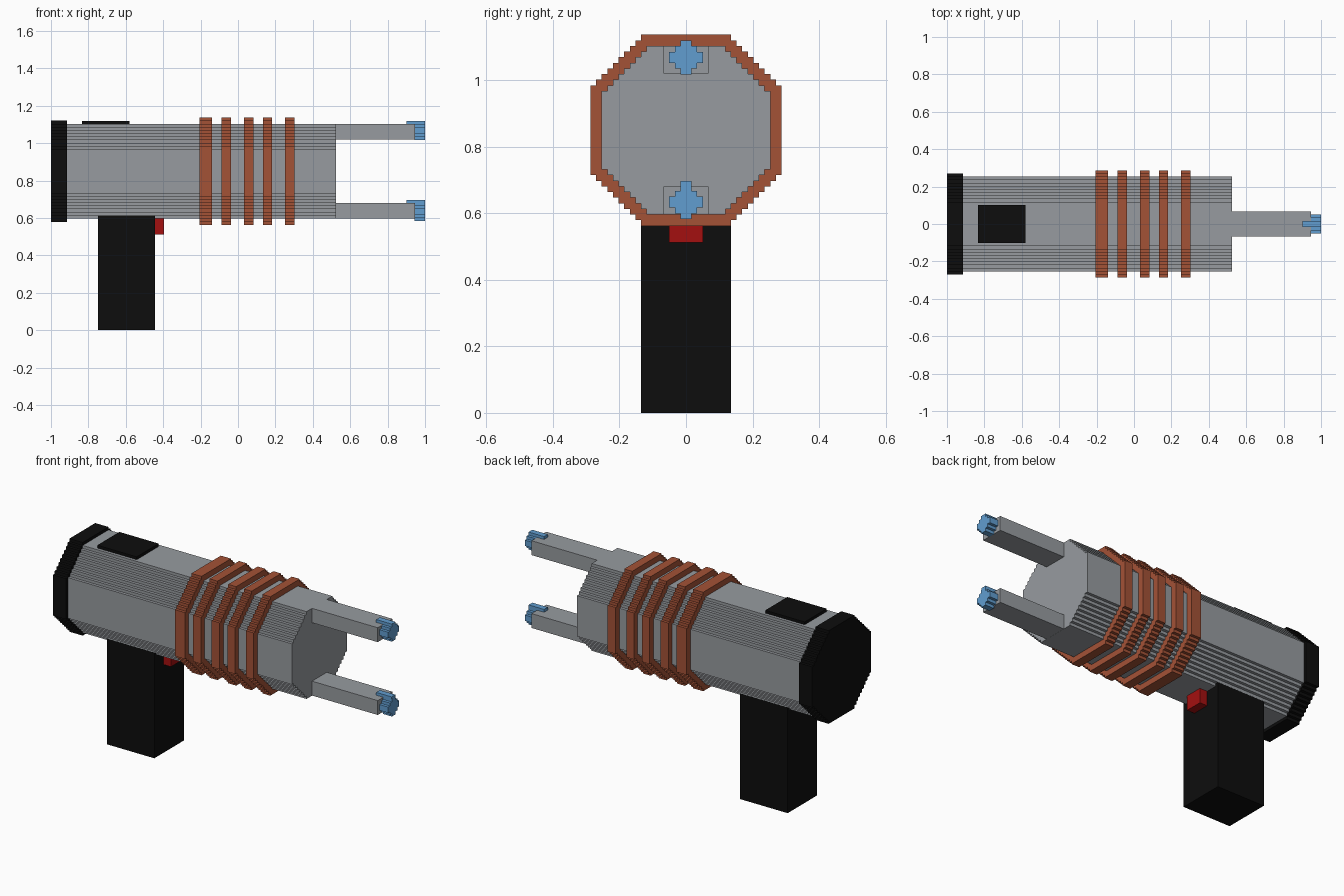
import bpy
import bmesh

cube = bpy.data.objects.get("Cube")
if cube:
    bpy.data.objects.remove(cube, do_unlink=True)

U = 0.0169        # size of one stair step
AXIS_Z = 0.85     # height of the barrel axis


def material(name, rgb):
    m = bpy.data.materials.new(name)
    m.use_nodes = True
    color = (*rgb, 1.0)
    m.diffuse_color = color
    bsdf = m.node_tree.nodes["Principled BSDF"]
    bsdf.inputs["Base Color"].default_value = color
    bsdf.inputs["Roughness"].default_value = 0.8
    return m


GRAY = material("steel gray", (0.31, 0.33, 0.35))
BLACK = material("matte black", (0.004, 0.004, 0.004))
COPPER = material("copper", (0.37, 0.084, 0.037))
BLUE = material("tip blue", (0.12, 0.34, 0.63))
RED = material("trigger red", (0.37, 0.005, 0.005))


def finish(name, bm, mat):
    bmesh.ops.recalc_face_normals(bm, faces=bm.faces)
    mesh = bpy.data.meshes.new(name)
    bm.to_mesh(mesh)
    bm.free()
    mesh.materials.append(mat)
    obj = bpy.data.objects.new(name, mesh)
    bpy.context.collection.objects.link(obj)
    return obj


def box(name, x, y_half, z, mat):
    """Box from x and z ranges, symmetric in y."""
    bm = bmesh.new()
    bmesh.ops.create_cube(bm, size=1)
    for v in bm.verts:
        v.co = (x[v.co.x > 0], y_half if v.co.y > 0 else -y_half, z[v.co.z > 0])
    return finish(name, bm, mat)


def stair_profile(radius, flat):
    """Octagon outline whose diagonals are unit stair steps."""
    corner = []
    for k in range(radius - flat):
        corner += [(flat + k, radius - k), (flat + k, radius - k - 1)]
    corner.append((radius, flat))
    outline = []
    for _ in range(4):
        outline += corner
        corner = [(b, -a) for a, b in corner]   # quarter turn
    return outline


def stair_prism(name, x, radius, flat, z, mat):
    """Stepped octagon extruded along x."""
    bm = bmesh.new()
    verts = [bm.verts.new((x[0], a * U, z + b * U))
             for a, b in stair_profile(radius, flat)]
    face = bm.faces.new(verts)
    ext = bmesh.ops.extrude_face_region(bm, geom=[face], use_keep_orig=True)
    for v in ext["geom"]:
        if isinstance(v, bmesh.types.BMVert):
            v.co.x = x[1]
    return finish(name, bm, mat)


# Barrel and rear cap
stair_prism("barrel", (-0.92, 0.523), 15, 7, AXIS_Z, GRAY)
stair_prism("rear_cap", (-1.0, -0.915), 16, 7, AXIS_Z, BLACK)

# Copper coils around the barrel
coils = [(-0.205, -0.14), (-0.088, -0.037), (0.032, 0.083),
         (0.133, 0.182), (0.251, 0.302)]
for i, span in enumerate(coils):
    stair_prism(f"coil_{i + 1}", span, 17, 8, AXIS_Z, COPPER)

# Prongs with blue tips and a small rib on top of each
for label, low, tip_z, rib_top in (("upper", 1.02, 1.069, 1.12),
                                   ("lower", 0.597, 0.634, 0.697)):
    box(f"{label}_prong", (0.5, 0.945), 4 * U, (low, low + 5 * U - 0.001), GRAY)
    stair_prism(f"{label}_tip", (0.945, 1.0), 3, 1, tip_z, BLUE)
    box(f"{label}_tip_rib", (0.9, 0.999), U, (rib_top - 0.03, rib_top), BLUE)

# Grip, trigger and top plate
box("grip", (-0.748, -0.443), 8 * U, (0.0, 0.613), BLACK)
box("trigger", (-0.45, -0.395), 3 * U, (0.512, 0.6), RED)
box("top_plate", (-0.833, -0.58), 0.101, (1.09, 1.12), BLACK)
